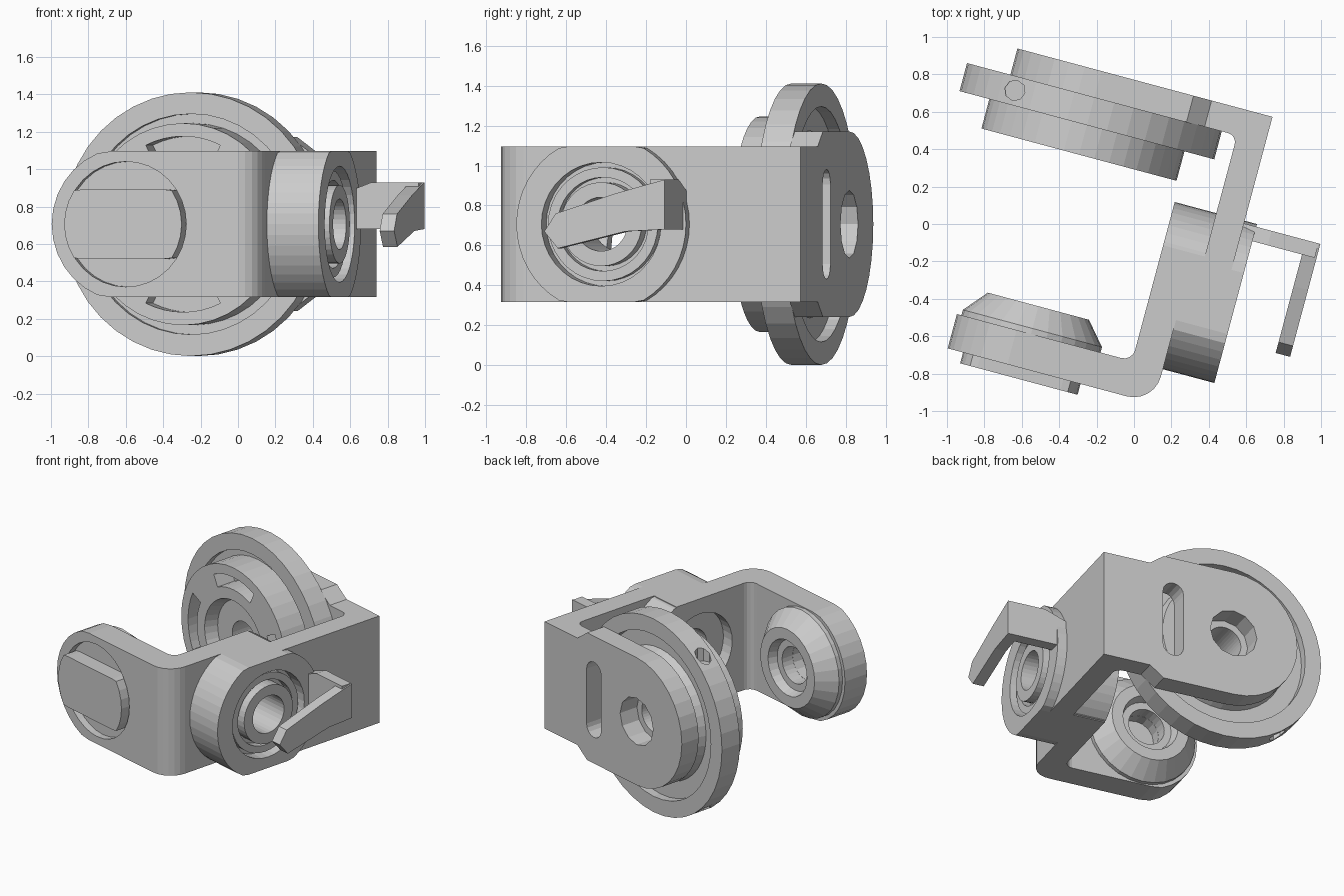
import bpy, bmesh
from math import sin, cos, pi, radians
from mathutils import Matrix

if "Cube" in bpy.data.objects:
    bpy.data.objects.remove(bpy.data.objects["Cube"])

ZC = 0.706                                   # height of all pivot axes
TURN = Matrix.Rotation(radians(-15), 4, 'Z')  # whole bracket is turned in plan


def place(axis, a, b, h):
    """Map a 2D profile point (a, b) and depth h to bracket coordinates."""
    return {'u': (h, a, b), 'v': (a, h, b), 'z': (a, b, h)}[axis]


def finish(name, bm, helper=False):
    bmesh.ops.recalc_face_normals(bm, faces=bm.faces)
    bm.transform(TURN)
    me = bpy.data.meshes.new(name)
    bm.to_mesh(me)
    bm.free()
    ob = bpy.data.objects.new(name, me)
    bpy.context.collection.objects.link(ob)
    if helper:
        ob.hide_render = True
        ob.hide_viewport = True
    return ob


def prism(name, pts, axis, h0, h1, helper=False):
    bm = bmesh.new()
    lo = [bm.verts.new(place(axis, a, b, h0)) for a, b in pts]
    hi = [bm.verts.new(place(axis, a, b, h1)) for a, b in pts]
    n = len(pts)
    bm.faces.new(lo)
    bm.faces.new(hi)
    for i in range(n):
        j = (i + 1) % n
        bm.faces.new((lo[i], lo[j], hi[j], hi[i]))
    return finish(name, bm, helper)


def lathe(name, profile, axis, centre, helper=False, n=36):
    """Revolve a closed (radius, depth) loop about a horizontal axis."""
    bm = bmesh.new()
    rings = [[bm.verts.new(place(axis, centre + r * cos(2 * pi * i / n),
                                 ZC + r * sin(2 * pi * i / n), h))
              for r, h in profile] for i in range(n)]
    m = len(profile)
    for i in range(n):
        p, q = rings[i], rings[(i + 1) % n]
        for k in range(m):
            l = (k + 1) % m
            bm.faces.new((p[k], p[l], q[l], q[k]))
    return finish(name, bm, helper)


def arc(ca, cb, r, a0, a1, n):
    return [(ca + r * cos(radians(a0 + (a1 - a0) * i / n)),
             cb + r * sin(radians(a0 + (a1 - a0) * i / n))) for i in range(n + 1)]


def circle(c, r, n=32):
    return arc(c, ZC, r, 0, 360, n)[:-1]


def clamped(pts, h):
    return [(a, min(max(b, ZC - h), ZC + h)) for a, b in pts]


def cut(ob, *tools):
    for t in tools:
        m = ob.modifiers.new("cut", 'BOOLEAN')
        m.operation = 'DIFFERENCE'
        m.solver = 'EXACT'
        m.object = t


PU, BV, H = -0.38, -0.27, 0.39   # arm pivot, boss pivot, half height

# Z-shaped bracket wall with rounded bends
plan = [(PU, -0.90)] + arc(0.20, -0.75, 0.15, -90, 0, 6) \
    + [(0.35, -0.30), (0.567, -0.30), (0.567, 0.745), (0.20, 0.745), (0.20, 0.60)] \
    + arc(0.36, 0.55, 0.05, 90, 0, 4) + [(0.41, -0.07), (0.18, -0.07)] \
    + arc(0.12, -0.65, 0.06, 0, -90, 4) + [(PU, -0.71)]
wall = prism("bracket_wall", plan, 'z', ZC - H, ZC + H)

# Rounded end of the front arm
arm_end = prism("front_arm_end", arc(PU, ZC, 0.41, 90, 270, 16), 'v', -0.90, -0.71)
for v in arm_end.data.vertices:
    v.co.z = min(max(v.co.z, ZC - H), ZC + H)

# Wide rear arm plate, tapering to the wall height
rear = prism("rear_arm_plate", arc(PU, ZC, 0.465, 90, 270, 16)
             + [(0.13, ZC - 0.465), (0.23, ZC - H), (0.23, ZC + H), (0.13, ZC + 0.465)],
             'v', 0.60, 0.745)

# Side boss, round but trimmed flat to the wall height
boss = prism("side_boss", clamped(circle(BV, 0.44, 48), H), 'u', 0.18, 0.635)

# Boss recesses: through bore, outer ring groove, inner counterbore
bore = prism("boss_bore_cutter", circle(BV, 0.135), 'u', 0.1, 0.8, True)
groove = lathe("boss_groove_cutter", [(0.21, 0.54), (0.31, 0.54), (0.31, 0.7), (0.21, 0.7)],
               'u', BV, True)
counter = lathe("boss_counter_cutter", [(0.10, 0.1), (0.28, 0.1), (0.28, 0.27), (0.10, 0.27)],
                'u', BV, True)
cut(wall, bore, groove, counter)
cut(boss, bore, groove, counter)
lathe("boss_bearing_ring", [(0.235, 0.52), (0.285, 0.52), (0.285, 0.60), (0.235, 0.60)], 'u', BV)

# Front arm: shallow round recess outside, blind bore inside
recess = prism("front_recess_cutter", circle(PU, 0.335), 'v', -1.0, -0.85, True)
blind = prism("front_bore_cutter", circle(PU, 0.13, 16), 'v', -0.79, -0.5, True)
cut(wall, recess, blind)
cut(arm_end, recess, blind)
prism("front_pad", clamped(circle(PU, 0.325), 0.185), 'v', -0.96, -0.84)

# Conical lug on the inside of the front arm
lathe("front_lug", [(0.13, -0.72), (0.385, -0.72), (0.385, -0.68), (0.28, -0.557),
                    (0.20, -0.557), (0.18, -0.62), (0.13, -0.62)], 'v', PU, n=28)

# Rear arm openings: pivot hole and upright slot
hole = prism("rear_hole_cutter", circle(PU, 0.17, 12), 'v', 0.5, 0.9, True)
slot = prism("rear_slot_cutter", arc(0.06, ZC + 0.2, 0.075, 0, 180, 8)
             + arc(0.06, ZC - 0.2, 0.075, 180, 360, 8), 'v', 0.5, 0.9, True)
cut(rear, hole, slot)

# Large stepped pivot disc: hub, grooves and rim
disc = lathe("pivot_disc", [(0.12, 0.37), (0.27, 0.37), (0.30, 0.282), (0.54, 0.282),
                            (0.54, 0.49), (0.59, 0.49), (0.59, 0.445), (0.705, 0.445),
                            (0.705, 0.60), (0.59, 0.60), (0.59, 0.54), (0.47, 0.54),
                            (0.45, 0.60), (0.12, 0.60)], 'v', PU, n=40)

# Four curved pockets in the hub face
for k in range(4):
    mid = 90 * k
    kidney = arc(PU, ZC, 0.47, mid - 26, mid + 26, 8) + arc(PU, ZC, 0.38, mid + 26, mid - 26, 8)
    cut(disc, prism(f"hub_pocket_cutter_{k}", kidney, 'v', 0.2, 0.43, True))

# Small windows in the rim
for k, s in enumerate((1, -1)):
    zs = sorted((ZC + s * 0.50, ZC + s * 0.8))
    win = arc(-0.80, 0.525, 0.055, 0, 360, 8)[:-1]
    cut(disc, prism(f"rim_window_cutter_{k}", win, 'z', zs[0], zs[1], True))

# Bent lever on the boss face
prism("lever_base", [(0.56, 0.68), (0.98, 0.68), (0.98, 0.93), (0.72, 0.93), (0.56, 0.87)],
      'v', 0.075, 0.155)
prism("lever_tip", [(0.155, 0.93), (0.155, 0.68), (-0.05, 0.67), (-0.40, 0.585),
                    (-0.47, 0.67), (-0.41, 0.76), (-0.10, 0.86)], 'u', 0.91, 0.99)
